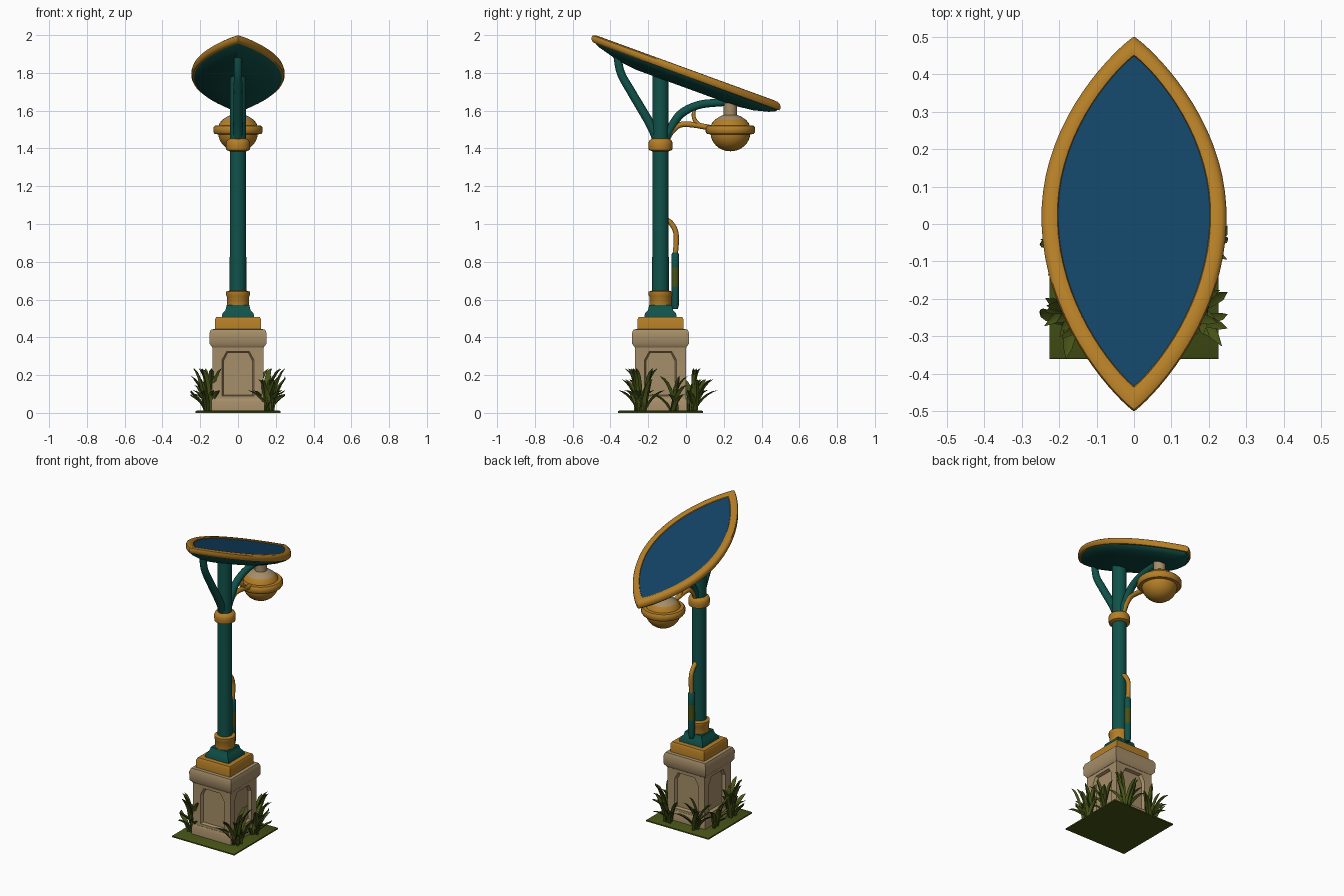
import bpy, math, random
from mathutils import Vector

if "Cube" in bpy.data.objects:
    bpy.data.objects.remove(bpy.data.objects["Cube"])

random.seed(4)
CY = -0.135  # the post's y position


def material(name, rgb):
    m = bpy.data.materials.new(name)
    m.diffuse_color = (*rgb, 1)
    m.use_nodes = True
    m.node_tree.nodes["Principled BSDF"].inputs["Base Color"].default_value = m.diffuse_color
    return m


GOLD = material("gold", (0.46, 0.21, 0.02))
TEAL = material("teal", (0.005, 0.085, 0.068))
BLUE = material("panel_blue", (0.006, 0.055, 0.13))
DARK = material("seam_blue", (0.004, 0.035, 0.085))
STONE = material("stone", (0.38, 0.27, 0.14))
GREEN = material("leaf_green", (0.06, 0.085, 0.008))
ALL = [GOLD, TEAL, BLUE, DARK, STONE, GREEN]


def build(name, verts, faces, mats, angle=40):
    """Mesh object; mats is one material or one per face."""
    me = bpy.data.meshes.new(name)
    me.from_pydata([tuple(v) for v in verts], [], faces)
    for m in ALL:
        me.materials.append(m)
    for i, p in enumerate(me.polygons):
        p.material_index = ALL.index(mats[i] if isinstance(mats, list) else mats)
    me.shade_smooth()
    me.set_sharp_from_angle(angle=math.radians(angle))
    ob = bpy.data.objects.new(name, me)
    bpy.context.collection.objects.link(ob)
    return ob


def loft(rings, mats, caps=True):
    """Join equal closed rings; mats is one material or one per band."""
    n = len(rings[0])
    verts = [v for r in rings for v in r]
    faces, fm = [], []
    for b in range(len(rings) - 1):
        for i in range(n):
            j = (i + 1) % n
            faces.append((b*n + i, b*n + j, b*n + n + j, b*n + n + i))
            fm.append(mats[b] if isinstance(mats, list) else mats)
    if caps:
        faces += [tuple(range(n))[::-1], tuple(range(len(verts) - n, len(verts)))]
        fm += [mats[0], mats[-1]] if isinstance(mats, list) else [mats]*2
    return verts, faces, fm


def turned(name, profile, mats, y=CY, n=24):
    """Upright turned part from (radius, z); n=4 gives square parts by half width."""
    k, off = (math.sqrt(2), math.pi/4) if n == 4 else (1, 0)
    rings = [[(k*r*math.cos(off + math.tau*i/n), y + k*r*math.sin(off + math.tau*i/n), z)
              for i in range(n)] for r, z in profile]
    return build(name, *loft(rings, mats))


def tube(name, pts, radii, mat, n=12, steps=6):
    """Round bar in the x = 0 plane through (y, z) points, smoothed."""
    p = [Vector((0, *q)) for q in pts]
    p = [2*p[0] - p[1]] + p + [2*p[-1] - p[-2]]
    path = []
    for a, b, c, d in zip(p, p[1:], p[2:], p[3:]):
        for s in range(steps):
            t = s/steps
            path.append(0.5*(2*b + (c - a)*t + (2*a - 5*b + 4*c - d)*t*t
                             + (3*b - a - 3*c + d)*t**3))
    path.append(p[-2])
    rings = []
    for i, c in enumerate(path):
        tan = (path[min(i + 1, len(path) - 1)] - path[max(i - 1, 0)]).normalized()
        side, f = Vector((1, 0, 0)), i/(len(path) - 1)
        up = tan.cross(side)
        r = radii[0]*(1 - f) + radii[1]*f
        rings.append([c + r*(side*math.cos(math.tau*k/n) + up*math.sin(math.tau*k/n))
                      for k in range(n)])
    return build(name, *loft(rings, mat))


# Grass plate
turned("grass_plate", [(0.225, 0), (0.225, 0.008), (0.22, 0.012)], GREEN, n=4)

# Stone pedestal: four sides with arched recesses
outer = [(-.135, 0), (.135, 0), (.135, .28), (.135, .38), (-.135, .38), (-.135, .28)]
inner = [(-.085, .09), (.085, .09), (.085, .28), (.06, .325), (-.06, .325), (-.085, .28)]
small = [(x*0.9, .09 + (z - .09)*0.95 + .006) for x, z in inner]
for k in range(4):
    c, s = math.cos(k*math.pi/2), math.sin(k*math.pi/2)
    rings = [[(c*x + s*d, CY + s*x - c*d, z) for x, z in loop]
             for loop, d in ((outer, .135), (inner, .132), (small, .113))]
    v, f, m = loft(rings, STONE)
    build("pedestal_side_%d" % (k + 1), v, f[:-2] + f[-1:], STONE, 25)
turned("pedestal_cap", [(.135, .345), (.15, .365), (.152, .42), (.143, .442), (.1, .445)], STONE, n=4)
turned("pedestal_foot", [(.141, .005), (.141, .06), (.134, .075)], STONE, n=4)

# Base plates, post and collars
turned("gold_plinth", [(.122, .44), (.122, .495), (.115, .507)], GOLD, n=4)
turned("post_foot", [(.085, .5), (.083, .525), (.066, .545), (.06, .57)], TEAL, n=4)
turned("post", [(.044, .55), (.043, 1.4), (.043, 1.79)], TEAL)
turned("lower_collar", [(.05, .56), (.059, .563), (.059, .615), (.063, .622), (.063, .642), (.044, .648)], GOLD)
turned("upper_collar", [(.044, 1.385), (.062, 1.392), (.064, 1.41), (.064, 1.43), (.058, 1.444), (.043, 1.452)], GOLD)

# Struts and lamp arms
tube("panel_strut", [(-.15, 1.44), (-.19, 1.53), (-.29, 1.70), (-.345, 1.80), (-.365, 1.90)], (.025, .021), TEAL)
tube("lamp_arm", [(-.125, 1.42), (-.09, 1.49), (-.03, 1.58), (.06, 1.628), (.16, 1.642), (.25, 1.645)], (.024, .02), TEAL)
tube("gold_arm", [(-.105, 1.44), (-.075, 1.49), (-.03, 1.525), (.04, 1.525), (.15, 1.505)], (.015, .015), GOLD)
tube("gold_scroll", [(.075, 1.52), (.05, 1.545), (.04, 1.575), (.045, 1.615)], (.012, .009), GOLD)

# Lamp
LY = 0.235
turned("lamp_neck", [(.036, 1.56), (.036, 1.64)], STONE, y=LY)
turned("lamp_dome", [(.036, 1.578), (.06, 1.567), (.082, 1.552), (.097, 1.535), (.105, 1.515)],
       [STONE, STONE, GOLD, GOLD], y=LY, n=32)
turned("lamp_ring", [(.1, 1.522), (.123, 1.52), (.131, 1.51), (.131, 1.487), (.123, 1.476), (.095, 1.474)], GOLD, y=LY, n=32)
turned("lamp_bowl", [(.104*math.cos(a*math.pi/16) + .001, 1.482 - .097*math.sin(a*math.pi/16))
                     for a in range(9)], GOLD, y=LY, n=32)

# Battery canister with pipe on the back of the post
turned("canister", [(.014, .55), (.02, .575), (.02, .67), (.02, .77), (.02, .84), (.013, .85)],
       [TEAL, TEAL, GREEN, TEAL, TEAL], y=-.057, n=16)
tube("gold_pipe", [(-.11, 1.025), (-.08, 1.005), (-.055, .96), (-.052, .90), (-.057, .84)], (.014, .014), GOLD)


# Leaf-shaped solar panel
def half_width(y):
    u = (y - 0.02)/(0.48 if y > 0.02 else 0.52)
    return 0.247*max(0, 1 - u*u)**0.9


def plane(y):
    return 1.82 - 0.365*y


N = 72
outline = []
for i in range(N):
    a = math.tau*i/N
    y = 0.5*math.sin(a)
    outline.append((math.copysign(half_width(y), math.cos(a)), y))


def leaf_ring(s, dz):
    return [(x*(1 - .18*s), y*(1 - .12*s) + .008*s*(s < 2), plane(y*(1 - .12*s)) + dz)
            for x, y in outline]


build("panel_rim", *loft([leaf_ring(*q) for q in (
    (1.02, -.012), (.95, -.001), (.75, .003), (.3, .003), (.08, -.003), (0, -.013),
    (0, -.028), (.12, -.038), (.4, -.042))], GOLD, caps=False))
build("panel_hull", *loft([leaf_ring(*q) for q in (
    (.25, -.036), (.5, -.052), (1.2, -.07), (2.4, -.088), (4, -.1))], TEAL, caps=True))
build("solar_panel", *loft([leaf_ring(1.05, -.02), leaf_ring(1.0, -.006)], BLUE))


# Thin seams on the panel
def seam(name, x, y0, y1):
    z = .0015 - .006
    build(name, [(-x, y0, plane(y0) + z), (x, y0, plane(y0) + z),
                 (x, y1, plane(y1) + z), (-x, y1, plane(y1) + z)], [(0, 1, 2, 3)], DARK)


seam("mid_seam", .002, -.41, .43)
for i, y in enumerate((.265, .14, -.03, -.14, -.25)):
    seam("cross_seam_%d" % (i + 1), half_width(y)*.8, y - .002, y + .002)


# Plants around the pedestal
def blade(x, y, ang, reach, height, width):
    out = Vector((math.cos(ang), math.sin(ang), 0))
    side = Vector((-out.y, out.x, 0))
    rings = []
    for i in range(7):
        t = i/6
        c = Vector((x, y, .005)) + out*reach*t**1.5 + Vector((0, 0, height*(1.35*t - .35*t**3)))
        c.x = max(-.249, min(.249, c.x))
        w = width*(0.3 + 0.7*math.sin(math.pi*min(1, t*.85 + .1)))*(1 if i < 6 else .15)
        n = (out*-0.8 + Vector((0, 0, .6)))*w*.35
        rings.append([c - side*w + n, c - n*.3, c + side*w + n, c - n*1.2])
    return loft(rings, GREEN)


def plant(name, x, y, count, facing, spread, size):
    verts, faces = [], []
    for i in range(count):
        a = facing + spread*((i + .5)/count - .5)*2 + random.uniform(-.2, .2)
        tall = size*random.choice((.5, .75, 1))
        reach = random.uniform(.06, .10) if tall > .7*size else random.uniform(.09, .13)
        v, f, _ = blade(x + random.uniform(-.02, .02), y + random.uniform(-.025, .025),
                        a, reach, tall, random.uniform(.012, .018))
        faces += [tuple(k + len(verts) for k in q) for q in f]
        verts += v
    build(name, verts, faces, GREEN, 50)


for side, label in ((1, "right"), (-1, "left")):
    def turn(a):
        return a if side == 1 else math.pi - a
    plant("front_plant_" + label, side*.16, -.24, 18, turn(-.5), 2.2, .23)
    plant("side_plant_" + label, side*.165, -.06, 8, turn(.1), 1.5, .19)
    plant("back_plant_" + label, side*.10, .03, 11, turn(1.1), 1.8, .23)
